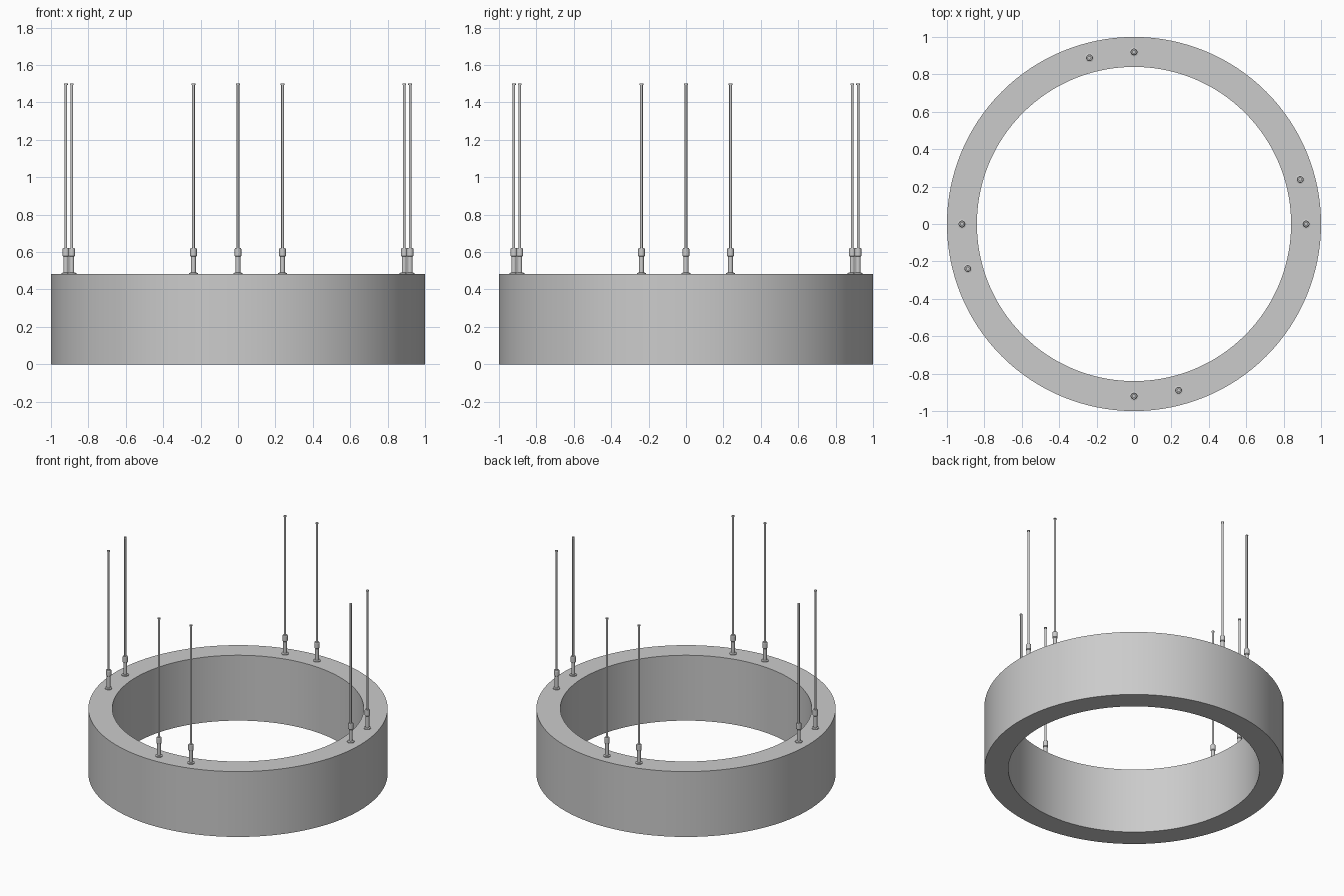
import bpy, bmesh, math

if "Cube" in bpy.data.objects:
    bpy.data.objects.remove(bpy.data.objects["Cube"])


def lathe(name, profile, segments, closed=False, location=(0, 0, 0)):
    """Revolve (radius, z) points about the z axis."""
    bm = bmesh.new()
    rings = []
    for r, z in profile:
        if r == 0:
            rings.append([bm.verts.new((0, 0, z))] * segments)
        else:
            rings.append([bm.verts.new((r * math.cos(2 * math.pi * i / segments),
                                        r * math.sin(2 * math.pi * i / segments), z))
                          for i in range(segments)])
    pairs = list(zip(rings, rings[1:]))
    if closed:
        pairs.append((rings[-1], rings[0]))
    for a, b in pairs:
        for i in range(segments):
            j = (i + 1) % segments
            bm.faces.new(list(dict.fromkeys((a[i], a[j], b[j], b[i]))))
    bmesh.ops.recalc_face_normals(bm, faces=bm.faces)
    mesh = bpy.data.meshes.new(name)
    bm.to_mesh(mesh)
    bm.free()
    obj = bpy.data.objects.new(name, mesh)
    bpy.context.collection.objects.link(obj)
    obj.location = location
    bpy.ops.object.select_all(action='DESELECT')
    obj.select_set(True)
    bpy.context.view_layer.objects.active = obj
    bpy.ops.object.shade_smooth_by_angle(angle=math.radians(30))
    return obj


# Wide ring-shaped lamp body
lathe("lamp_ring", [(0.84, 0), (1, 0), (1, 0.482), (0.84, 0.482)], 128, closed=True)

# Cable fittings: flange, stem and gripper collar; thin cable with a top stop
fitting = [(0, 0.48), (0.024, 0.48), (0.024, 0.488), (0.013, 0.491), (0.013, 0.575),
           (0.018, 0.58), (0.018, 0.616), (0.015, 0.621), (0, 0.621)]
cable = [(0, 0.6), (0.007, 0.6), (0.007, 1.493), (0.010, 1.493), (0.010, 1.5), (0, 1.5)]

# Four pairs, 15 degrees apart within each pair
for quarter in range(4):
    for k, offset in enumerate((0, 15)):
        a = math.radians(quarter * 90 + offset)
        pos = (0.92 * math.cos(a), 0.92 * math.sin(a), 0)
        lathe(f"cable_fitting_{quarter}_{k}", fitting, 24, location=pos)
        lathe(f"suspension_cable_{quarter}_{k}", cable, 16, location=pos)
